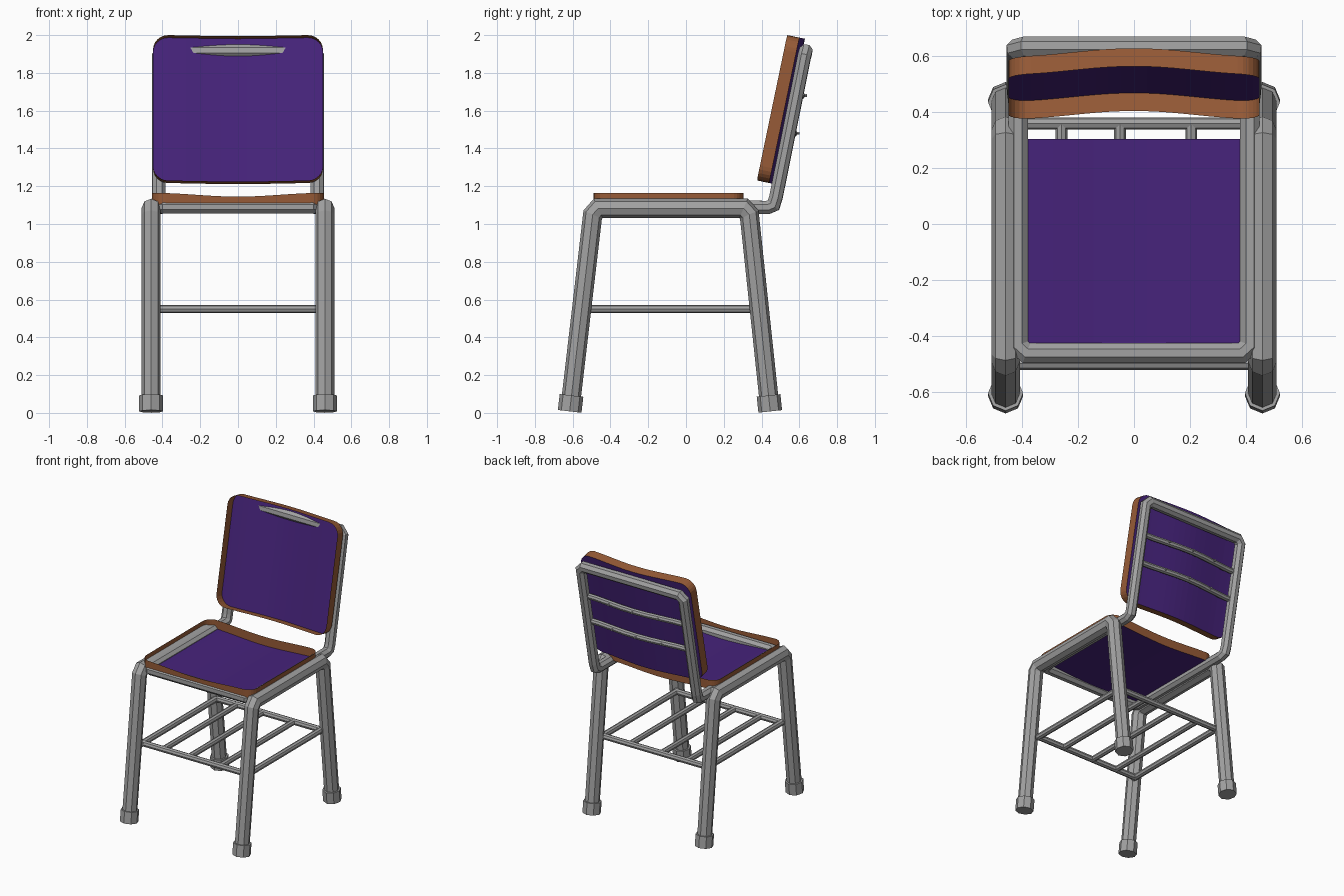
import bpy, bmesh, math
from mathutils import Vector, Matrix

cube = bpy.data.objects.get("Cube")
if cube:
    bpy.data.objects.remove(cube, do_unlink=True)


def material(name, rgb):
    m = bpy.data.materials.new(name)
    m.use_nodes = True
    m.diffuse_color = (*rgb, 1)
    bsdf = m.node_tree.nodes["Principled BSDF"]
    bsdf.inputs["Base Color"].default_value = (*rgb, 1)
    bsdf.inputs["Roughness"].default_value = 0.6
    return m


GRAY = material("gray metal", (0.36, 0.36, 0.36))
PURPLE = material("purple panel", (0.062, 0.017, 0.2))
BROWN = material("brown wood", (0.31, 0.105, 0.038))


def finish(name, bm, mats):
    mesh = bpy.data.meshes.new(name)
    bm.to_mesh(mesh)
    bm.free()
    for m in mats:
        mesh.materials.append(m)
    ob = bpy.data.objects.new(name, mesh)
    bpy.context.collection.objects.link(ob)
    return ob


def tube(name, path, radius, sides=8, flat=False, caps=True):
    """Sweep a polygon along a path with true mitred corners."""
    pts = [Vector(p) for p in path]
    dirs = [(b - a).normalized() for a, b in zip(pts, pts[1:])]
    d = dirs[0]
    ref = Vector((1, 0, 0)) if abs(d.x) < 0.9 else Vector((0, 0, 1))
    u = (ref - d * ref.dot(d)).normalized()
    w = d.cross(u)
    turn = 0.5 if flat else 0
    if flat:
        radius /= math.cos(math.pi / sides)
    ring = []
    for i in range(sides):
        a = 2 * math.pi * (i + turn) / sides
        ring.append(pts[0] + radius * (u * math.cos(a) + w * math.sin(a)))
    bm = bmesh.new()
    rows = [[bm.verts.new(v) for v in ring]]
    for i in range(1, len(pts)):
        d = dirs[i - 1]
        n = (d + dirs[i]).normalized() if i < len(dirs) else d
        ring = [v + d * ((pts[i] - v).dot(n) / d.dot(n)) for v in ring]
        rows.append([bm.verts.new(v) for v in ring])
    for a, b in zip(rows, rows[1:]):
        for i in range(sides):
            j = (i + 1) % sides
            bm.faces.new((a[i], a[j], b[j], b[i]))
    if caps:
        bm.faces.new(rows[0][::-1])
        bm.faces.new(rows[-1])
    return finish(name, bm, [GRAY])


def tray(name, w, h, corner, depth, bow, matrix):
    """Bowed rounded panel with an upright rim around it."""
    bm = bmesh.new()
    steps = [math.radians(15 * i) for i in range(7)]
    right = [w - corner + corner * math.sin(a) for a in steps]
    inner = [(w - corner) * i / 8 for i in range(-7, 8)]
    xs = [-x for x in reversed(right)] + inner + right

    def point(x, v, t):
        dip = -bow * 0.5 * (1 + math.cos(math.pi * x / w))
        return bm.verts.new(matrix @ Vector((x, v, dip + t)))

    def half(x):
        over = max(0, abs(x) - (w - corner))
        return h - corner + math.sqrt(max(0, corner ** 2 - over ** 2))

    low = [point(x, -half(x), 0) for x in xs]
    high = [point(x, half(x), 0) for x in xs]
    for i in range(len(xs) - 1):
        bm.faces.new((low[i], low[i + 1], high[i + 1], high[i]))
    base = low + high[::-1]
    rim = ([point(x, -half(x), depth) for x in xs]
           + [point(x, half(x), depth) for x in reversed(xs)])
    for i in range(len(base)):
        j = (i + 1) % len(base)
        f = bm.faces.new((base[i], base[j], rim[j], rim[i]))
        f.material_index = 1
    return finish(name, bm, [PURPLE, BROWN])


# Side legs, each a single bent tube, with feet
FRONT_FOOT, REAR_FOOT = Vector((0, -0.616, 0.008)), Vector((0, 0.446, 0.008))
FRONT_KNEE, REAR_KNEE = Vector((0, -0.494, 1.05)), Vector((0, 0.335, 1.05))
for side, x in (("left", 0.46), ("right", -0.46)):
    off = Vector((x, 0, 0))
    tube(side + "_legs", [FRONT_FOOT + off, FRONT_KNEE + off, (x, -0.465, 1.083),
                          (x, 0.305, 1.083), REAR_KNEE + off, REAR_FOOT + off], 0.051)
    for end, foot, knee in (("front", FRONT_FOOT, FRONT_KNEE), ("rear", REAR_FOOT, REAR_KNEE)):
        d = (knee - foot).normalized()
        tube(f"{side}_{end}_foot", [foot + off, foot + off + d * 0.085], 0.063)

# Seat rail and back frame in one closed loop of tube
half_loop = [(0, -0.462, 1.09), (0.385, -0.462, 1.09), (0.415, -0.435, 1.09),
             (0.415, 0.435, 1.088), (0.418, 0.463, 1.1), (0.42, 0.476, 1.14),
             (0.42, 0.626, 1.885), (0.39, 0.634, 1.915), (0, 0.634, 1.915)]
mirrored = [(-x, y, z) for x, y, z in half_loop[-2::-1]]
tube("seat_and_back_frame", half_loop + mirrored, 0.035, flat=True, caps=False)

# Seat and backrest
tray("seat", 0.455, 0.397, 0.07, 0.065, 0.02, Matrix.Translation((0, -0.092, 1.1)))
lean = math.atan2(0.77, 0.16)
tray("backrest", 0.45, 0.393, 0.08, 0.066, 0.03,
     Matrix.Translation((0, 0.52, 1.602)) @ Matrix.Rotation(lean, 4, 'X'))

# Bowed cross bars behind the backrest, with bolts
for name, z, bow in (("upper", 1.68, 0.03), ("lower", 1.48, 0.03)):
    y = 0.476 + (z - 1.14) * 0.2
    path = []
    for i in range(-4, 5):
        x = 0.42 * i / 4
        path.append((x, y - 0.005 + bow * 0.5 * (1 + math.cos(math.pi * i / 4)), z))
    tube(name + "_back_bar", path, 0.021)
    for i, x in enumerate((-0.2, 0, 0.2)):
        by = y + bow * 0.5 * (1 + math.cos(math.pi * x / 0.42))
        tube(f"{name}_bolt_{i + 1}", [(x, by, z), (x, by + 0.026, z)], 0.008, 6)

# Storage rack under the seat
RACK_Z, RACK_FRONT, RACK_REAR = 0.55, -0.5, 0.36
for name, y in (("front", RACK_FRONT), ("rear", RACK_REAR)):
    tube(f"rack_{name}_bar", [(-0.44, y, RACK_Z), (0.44, y, RACK_Z)], 0.022)
for name, x in (("left", 0.43), ("right", -0.43)):
    tube(f"rack_{name}_bar", [(x, -0.52, RACK_Z), (x, 0.38, RACK_Z)], 0.022)
for i, x in enumerate((-0.26, -0.05, 0.205)):
    tube(f"rack_slat_{i + 1}", [(x, RACK_FRONT, RACK_Z), (x, RACK_REAR, RACK_Z)], 0.021)
